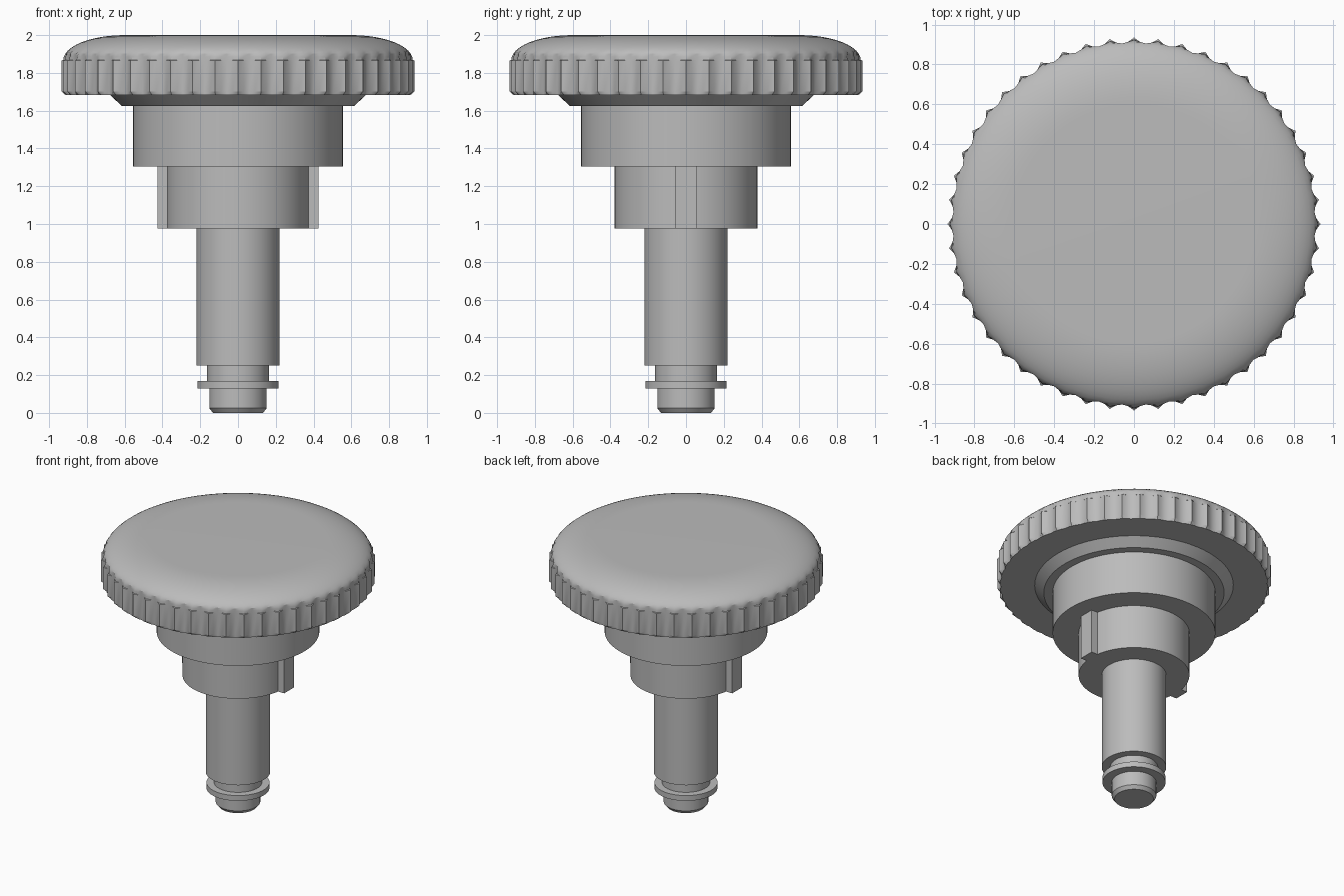
import bpy, bmesh, math

cube = bpy.data.objects.get("Cube")
if cube:
    bpy.data.objects.remove(cube, do_unlink=True)

# single material
grey = bpy.data.materials.new("plain grey")
grey.use_nodes = True
colour = (0.5, 0.5, 0.5, 1)
grey.diffuse_color = colour
grey.node_tree.nodes["Principled BSDF"].inputs["Base Color"].default_value = colour


def finish(name, bm, angle=30):
    bmesh.ops.recalc_face_normals(bm, faces=bm.faces)
    mesh = bpy.data.meshes.new(name)
    bm.to_mesh(mesh)
    bm.free()
    mesh.materials.append(grey)
    obj = bpy.data.objects.new(name, mesh)
    bpy.context.collection.objects.link(obj)
    bpy.ops.object.select_all(action='DESELECT')
    obj.select_set(True)
    bpy.context.view_layer.objects.active = obj
    bpy.ops.object.shade_smooth_by_angle(angle=math.radians(angle))
    return obj


def lathe(name, profile, segments=96, limit=None):
    """Closed solid turned from (radius, z) points, bottom to top.
    limit(i) optionally caps the radius on each segment."""
    bm = bmesh.new()
    rings = []
    for r, z in profile:
        ring = []
        for i in range(segments):
            a = 2 * math.pi * i / segments
            rr = min(r, limit(i)) if limit else r
            ring.append(bm.verts.new((rr * math.cos(a), rr * math.sin(a), z)))
        rings.append(ring)
    for low, high in zip(rings, rings[1:]):
        for i in range(segments):
            j = (i + 1) % segments
            bm.faces.new((low[i], low[j], high[j], high[i]))
    bm.faces.new(rings[0][::-1])
    bm.faces.new(rings[-1])
    return finish(name, bm)


# knob head: domed top with scalloped grip flutes around the rim
FLUTES, STEPS = 48, 4


def flute(i):
    t = (i % STEPS) / STEPS
    return 0.935 - 0.028 * (1 - (2 * t - 1) ** 2)


head = [(0.68, 1.683), (0.913, 1.683), (0.935, 1.702), (0.935, 1.865)]
for k in range(13):
    a = math.pi / 2 * k / 12
    head.append((0.60 + 0.325 * math.cos(a), 1.868 + 0.132 * math.sin(a)))
lathe("knob_head", head, FLUTES * STEPS, flute)

# turned parts below the head
lathe("head_cone", [(0.615, 1.625), (0.685, 1.69)])
lathe("collar", [(0.555, 1.305), (0.555, 1.63)])
lathe("hub", [(0.378, 0.975), (0.378, 1.31)])
lathe("shaft", [(0.22, 0.25), (0.22, 0.98)])
lathe("neck", [(0.163, 0.16), (0.163, 0.255)])
lathe("retaining_ring", [(0.215, 0.13), (0.215, 0.17)])
lathe("tip", [(0.133, 0.0), (0.152, 0.025), (0.152, 0.14)])

# keys on both sides of the hub
for side, name in ((1, "left_key"), (-1, "right_key")):
    bm = bmesh.new()
    bmesh.ops.create_cube(bm, size=1)
    bmesh.ops.scale(bm, vec=(0.125, 0.115, 0.333), verts=bm.verts)
    bmesh.ops.translate(bm, vec=(side * 0.3625, 0, 1.1415), verts=bm.verts)
    finish(name, bm)
